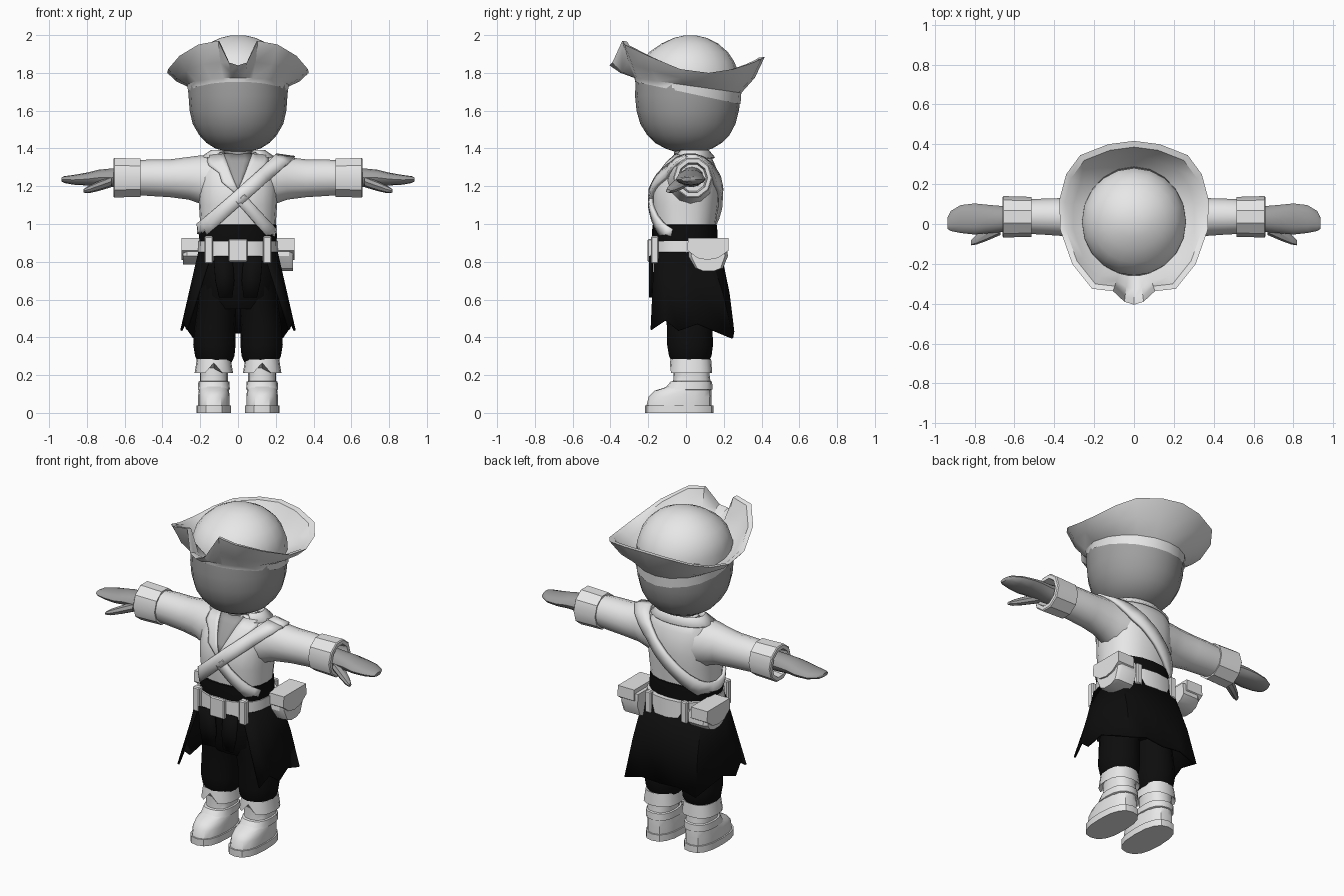
import bpy, bmesh, math
from mathutils import Vector
from mathutils.bvhtree import BVHTree

if "Cube" in bpy.data.objects:
    bpy.data.objects.remove(bpy.data.objects["Cube"])


def material(name, v):
    m = bpy.data.materials.new(name)
    m.diffuse_color = (v, v, v, 1)
    m.use_nodes = True
    m.node_tree.nodes["Principled BSDF"].inputs["Base Color"].default_value = m.diffuse_color
    return m


LIGHT = material("light_cloth", 0.8)
SKIN = material("grey_skin", 0.35)
BLACK = material("black_cloth", 0.004)


def make(name, bm, mat, thick=0, offset=0):
    bmesh.ops.recalc_face_normals(bm, faces=bm.faces)
    me = bpy.data.meshes.new(name)
    bm.to_mesh(me)
    ob = bpy.data.objects.new(name, me)
    me.materials.append(mat)
    bpy.context.collection.objects.link(ob)
    if thick:
        s = ob.modifiers.new("thickness", 'SOLIDIFY')
        s.thickness, s.offset = thick, offset
    return ob


def skin_rings(bm, rings, closed=True, caps=True):
    rows = [[bm.verts.new(p) for p in r] for r in rings]
    n = len(rows[0])
    for a, b in zip(rows, rows[1:]):
        for i in range(n if closed else n - 1):
            j = (i + 1) % n
            bm.faces.new((a[i], a[j], b[j], b[i]))
    if closed and caps:
        bm.faces.new(rows[0])
        bm.faces.new(rows[-1])


def loft(name, rings, mat, closed=True, caps=True, thick=0, offset=0):
    bm = bmesh.new()
    skin_rings(bm, rings, closed, caps)
    return make(name, bm, mat, thick, offset)


def zring(z, hx, y0, y1, cx=0, n=20, e=1.0):
    # Horizontal oval; e below 1 makes it boxier
    pw = lambda v: math.copysign(abs(v) ** e, v)
    ang = [2 * math.pi * i / n for i in range(n)]
    return [(cx + hx * pw(math.cos(a)), (y0 + y1) / 2 + (y1 - y0) / 2 * pw(math.sin(a)), z) for a in ang]


def xring(s, x, cy, cz, ry, rz, n=12):
    ang = [2 * math.pi * i / n for i in range(n)]
    return [(s * x, cy + ry * math.cos(a), cz + rz * math.sin(a)) for a in ang]


def mirrored(half):
    # Half outline from front to back, completed on the other side
    return [Vector(p) for p in half] + [Vector((-p[0], p[1], p[2])) for p in reversed(half) if abs(p[0]) > 1e-6]


# Head and neck
loft("head", [zring(*r) for r in [
    (1.383, .06, -.06, .09), (1.40, .12, -.11, .14), (1.43, .168, -.165, .19), (1.47, .205, -.205, .23),
    (1.53, .24, -.242, .262), (1.60, .256, -.262, .28), (1.68, .262, -.27, .29), (1.78, .26, -.265, .285)]], SKIN)
loft("neck", [zring(1.25, .08, -.07, .1), zring(1.42, .075, -.06, .09)], SKIN)

# Hat: rounded crown and turned-up brim with a front spout
loft("hat_crown", [zring(*r) for r in [
    (1.72, .262, -.262, .285), (1.80, .261, -.258, .28), (1.86, .243, -.235, .255), (1.91, .21, -.195, .222),
    (1.955, .158, -.13, .17), (1.985, .095, -.065, .11), (1.998, .04, -.01, .055)]], LIGHT)
rim = mirrored([(0, -.405, 1.84), (.048, -.39, 1.855), (.105, -.337, 1.97), (.21, -.325, 1.95), (.31, -.2, 1.89),
                (.37, -.03, 1.82), (.375, .12, 1.80), (.34, .25, 1.82), (.27, .345, 1.85), (.13, .4, 1.875),
                (0, .417, 1.885)])
base, band = [], []
for p in rim:
    a = math.atan2(p.y - .01, p.x)
    q = Vector((.27 * math.cos(a), .01 + .283 * math.sin(a), 0))
    q.z = 1.735 - .14 * q.y
    base.append(q)
    band.append(Vector((q.x * .985, q.y * .985, q.z - .02 - .07 * (q.y + .28))))
shift = lambda p, k, dz: Vector((p.x * k, p.y * k, p.z + dz))
mid = [Vector((b.x + (r.x - b.x) * .58, b.y + (r.y - b.y) * .58, b.z + (r.z - b.z) * .42)) for b, r in zip(base, rim)]
loft("hat_brim", [band, base, mid, rim, [shift(p, .925, -.004) for p in rim],
                  [shift(p, .93, .012) for p in mid], [shift(p, .95, .02) for p in base]], LIGHT, caps=False)

# Shirt: torso with both sleeves
bm = bmesh.new()
skin_rings(bm, [zring(*r, e=.85) for r in [
    (.95, .2, -.165, .155), (1.0, .2, -.17, .158), (1.1, .207, -.18, .172), (1.18, .21, -.178, .177),
    (1.25, .21, -.15, .172), (1.31, .205, -.11, .155), (1.355, .185, -.07, .135), (1.375, .13, -.045, .11)]])
for s in (-1, 1):
    skin_rings(bm, [xring(s, *r) for r in [
        (.1, .02, 1.22, .13, .145), (.2, .022, 1.235, .115, .128), (.26, .028, 1.242, .1, .113),
        (.36, .035, 1.242, .095, .1), (.46, .037, 1.245, .09, .097), (.56, .037, 1.245, .085, .09)]])
bmesh.ops.recalc_face_normals(bm, faces=bm.faces)
tree = BVHTree.FromBMesh(bm)
make("shirt", bm, LIGHT)

for s, side in ((-1, "left"), (1, "right")):
    # Hollow sleeve cuff
    loft(side + "_cuff", [xring(s, x, .036, 1.245, r, r * 1.06, 10) for x, r in
                          [(.52, .08), (.515, .1), (.655, .104), (.66, .098), (.66, .078), (.58, .07)]], LIGHT)
    # Hand with thumb
    loft(side + "_hand", [xring(s, *r) for r in [
        (.54, .035, 1.25, .06, .055), (.66, .025, 1.245, .065, .05), (.74, .025, 1.245, .072, .042),
        (.80, .025, 1.238, .078, .034), (.87, .025, 1.234, .07, .026), (.92, .015, 1.235, .05, .018),
        (.935, .005, 1.236, .03, .01)]], SKIN)
    loft(side + "_thumb", [xring(s, *r, 8) for r in [
        (.67, -.015, 1.225, .04, .03), (.74, -.05, 1.2, .035, .026), (.79, -.078, 1.183, .025, .02),
        (.818, -.095, 1.175, .012, .009)]], SKIN)


def front_plate(name, left, right, mat, off, n=4):
    # Strip between two (x, z) edges, laid on the front of the shirt
    rows = []
    for a, b in zip(left, right):
        row = []
        for i in range(n + 1):
            x, z = (a[k] + (b[k] - a[k]) * i / n for k in (0, 1))
            hit = tree.ray_cast(Vector((x, -1, z)), Vector((0, 1, 0)))[0]
            row.append((x, (hit.y if hit else -.04) - off, z))
        rows.append(row)
    loft(name, rows, mat, closed=False, thick=.008)


def sling(name, slope, level, width, a0, a1, n):
    # Band wrapped round the shirt in a slanted plane that runs front to back
    side = Vector((1, 0, slope)).normalized()
    up = Vector((-side.z, 0, side.x))
    rows = []
    for w in (-.5, 0, .5):
        c = Vector((0, 0, level)) + up * (w * width)
        row = []
        for i in range(n + 1):
            a = math.radians(a0 + (a1 - a0) * i / n)
            d = side * math.cos(a) + Vector((0, 1, 0)) * math.sin(a)
            hit = tree.ray_cast(c + d, -d)[0]
            row.append((hit if hit else c + d * .2) + d * .012)
        rows.append(row)
    loft(name, rows, LIGHT, closed=False, thick=.02)


# Open neckline, lapels, collar
zs = [1.37, 1.33, 1.28, 1.23, 1.185]
hw = [.075, .06, .042, .022, .002]
front_plate("open_neck", [(-w, z) for w, z in zip(hw, zs)], [(w, z) for w, z in zip(hw, zs)], SKIN, .004)
for s, side in ((-1, "left"), (1, "right")):
    front_plate(side + "_lapel", [(s * w, z) for w, z in zip(hw, zs)],
                [(s * w, z) for w, z in zip((.17, .155, .1, .085, .012), (1.36, 1.31, 1.27, 1.22, 1.16))], LIGHT, .01)
arc = [math.radians(-50 + 280 * i / 16) for i in range(17)]
loft("collar", [[(rx * math.cos(a), .035 + ry * math.sin(a), z) for a in arc] for z, rx, ry in
                [(1.35, .195, .115), (1.388, .14, .085), (1.37, .10, .07)]], LIGHT, closed=False, thick=.01)

# Shoulder sling and the short second strap
sling("shoulder_sling", .88, 1.137, .075, 0, 360, 40)
sling("hip_strap", -1.12, 1.15, .06, -85, -15, 10)

# Waist sash, belt, buckle, belt loops
loft("sash", [zring(z, hx, y0, y1, e=.85) for z, hx, y0, y1 in
              [(.86, .198, -.168, .162), (.93, .206, -.18, .168), (.995, .203, -.178, .164), (1.0, .19, -.16, .15)]], BLACK)
loft("belt", [zring(z, .205 + d, -.185 - d, .19 + d, e=.85) for z, d in
              [(.805, -.02), (.805, .008), (.91, .004), (.91, -.02)]], LIGHT)


def box(name, c, size, mat, bevel=.006):
    bm = bmesh.new()
    bmesh.ops.create_cube(bm, size=1)
    for v in bm.verts:
        v.co = Vector(c) + Vector([v.co[k] * size[k] for k in range(3)])
    bmesh.ops.bevel(bm, geom=bm.edges[:], offset=bevel, segments=1, affect='EDGES')
    return make(name, bm, mat)


box("buckle", (0, -.192, .86), (.1, .025, .12), LIGHT)
for s in (-1, 1):
    box("front_belt_loop", (s * .155, -.165, .863), (.045, .04, .145), LIGHT)
    box("back_belt_loop", (s * .12, .18, .86), (.04, .03, .13), LIGHT)

# Belt pouches: tapered body with a flap
for s, side, z0 in ((-1, "left", .785), (1, "right", .75)):
    body = [(.02, .9), (.012, .83), (.05, z0 + .015), (.09, z0), (.15, z0), (.195, z0 + .015), (.222, .83), (.215, .9)]
    loft(side + "_pouch", [[(s * x, .115 + (y - .115) * k, z) for y, z in body] for x, k in
                           [(.17, 1), (.27, 1), (.29, .85)]], LIGHT)
    flap = [(.01, .925), (.008, .86), (.06, .82), (.115, .81), (.17, .82), (.226, .86), (.224, .925)]
    loft(side + "_pouch_flap", [[(s * x, y, z) for y, z in flap] for x in (.19, .3)], LIGHT)

# Trousers: hips and baggy legs
loft("hips", [zring(*r, e=.85) for r in [
    (.55, .15, -.11, .13), (.62, .195, -.15, .16), (.75, .203, -.165, .17), (.87, .195, -.165, .165)]], BLACK)
for s, side in ((-1, "left"), (1, "right")):
    leg = [(.27, .09, -.075, .12, .122), (.30, .104, -.09, .135, .123), (.36, .112, -.1, .143, .125),
           (.45, .108, -.1, .14, .123), (.56, .103, -.115, .14, .112), (.68, .1, -.13, .14, .1)]
    loft(side + "_trouser_leg", [zring(z, hx, a, b, s * cx, 16) for z, hx, a, b, cx in leg], BLACK)
    # Hanging sash end
    loft(side + "_sash_end", [[(s * x0, -.18, z), (s * x1, -.19, z)] for x0, x1, z in
                              [(.03, .13, .83), (.02, .12, .7), (.03, .1, .61)]], BLACK, closed=False, thick=.012)

# Coat skirt, open at the front with pointed corners
top = [(.14, -.165, .85), (.19, -.11, .85), (.205, -.04, .85), (.205, .04, .85), (.19, .12, .85), (.12, .172, .85), (0, .18, .85)]
low = [(.27, -.185, .44), (.285, -.11, .49), (.3, -.04, .435), (.285, .06, .47), (.235, .245, .395), (.12, .25, .43), (0, .245, .42)]
middle = [tuple((a[k] + b[k]) / 2 + (.012 if k == 1 and a[1] > .1 else 0) for k in range(3)) for a, b in zip(top, low)]
loft("coat_skirt", [mirrored(r) for r in (top, middle, low)], BLACK, closed=False, thick=.012)

# Boots: sole, foot and shaft, ankle bands, folded top with front notch
for s, side in ((-1, "left"), (1, "right")):
    cx = s * .128
    ring = lambda z, hx, a, b: zring(z, hx, a, b, cx, 16, .8)
    loft(side + "_sole", [ring(0, .092, -.218, .145), ring(.04, .092, -.218, .145)], LIGHT)
    loft(side + "_boot", [ring(*r) for r in [
        (.035, .084, -.21, .136), (.085, .084, -.198, .136), (.118, .08, -.165, .135), (.135, .077, -.11, .133),
        (.165, .074, -.068, .13), (.2, .074, -.066, .125), (.27, .076, -.068, .125)]], LIGHT)
    loft(side + "_ankle_band", [ring(*r) for r in [
        (.12, .075, -.1, .13), (.125, .085, -.115, .141), (.165, .082, -.082, .138), (.17, .07, -.06, .128)]], LIGHT)
    cuff = []
    for z, d in ((.285, 0), (.21, .012)):
        row = ring(z, .09 + d, -.08 - d / 2, .133 + d / 2)
        if d:  # lift the front centre to form the notch
            row[12] = (row[12][0], row[12][1], .265)
        cuff.append(row)
    loft(side + "_boot_cuff", [ring(.28, .07, -.06, .12)] + cuff + [ring(.235, .075, -.066, .125)], LIGHT)

bpy.ops.object.select_all(action='SELECT')
bpy.context.view_layer.objects.active = bpy.context.selected_objects[0]
bpy.ops.object.shade_smooth_by_angle(angle=math.radians(35))
